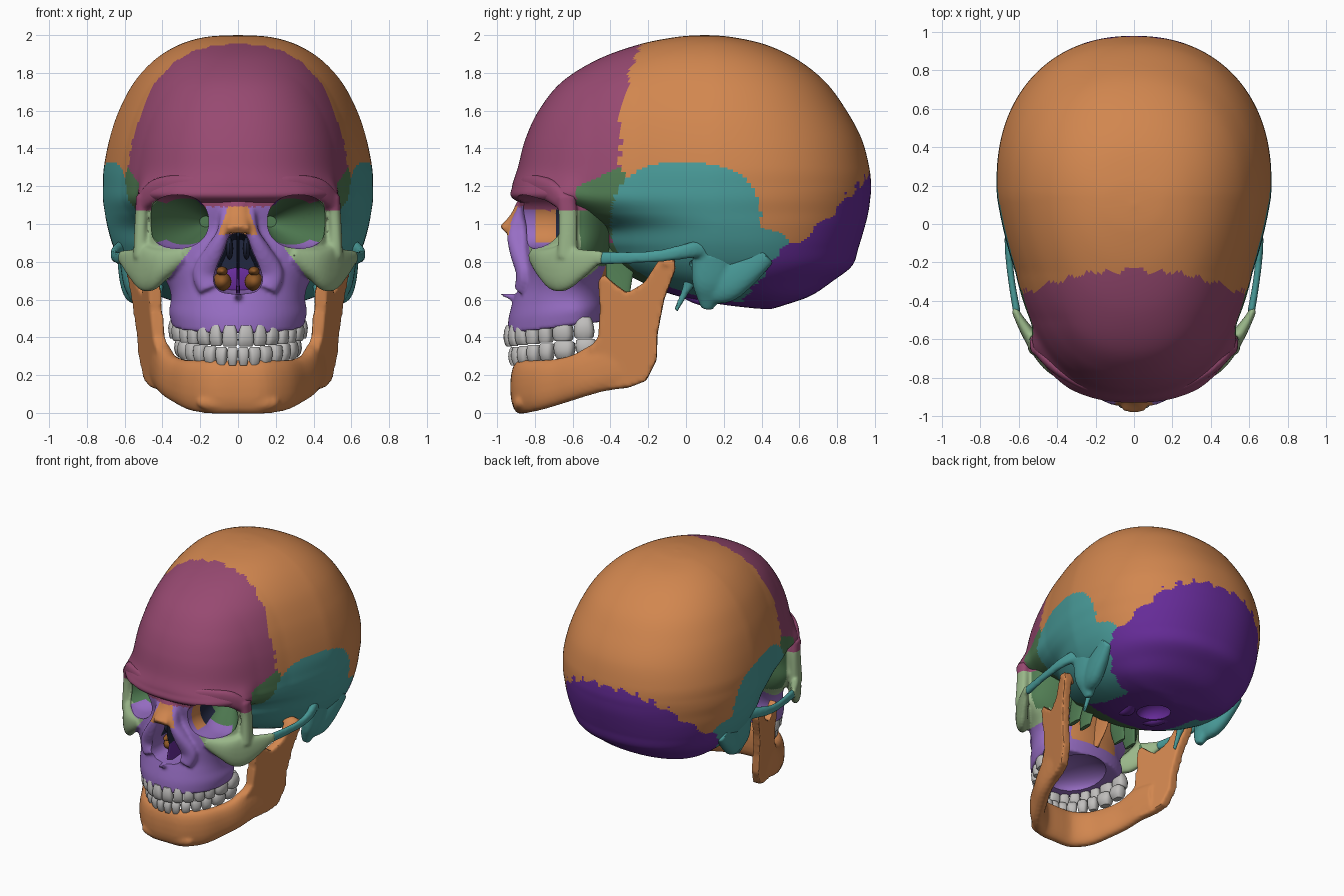
import bpy, bmesh, math
from mathutils import Vector as V, Matrix

if "Cube" in bpy.data.objects:
    bpy.data.objects.remove(bpy.data.objects["Cube"])

COLOURS = {
    "orange bone": (0.64, 0.24, 0.078), "frontal magenta": (0.31, 0.067, 0.165), "temporal teal": (0.067, 0.33, 0.32),
    "sphenoid green": (0.08, 0.20, 0.085), "occipital violet": (0.135, 0.025, 0.32), "maxilla lavender": (0.31, 0.155, 0.55),
    "cheek sage": (0.32, 0.47, 0.25), "tooth grey": (0.52, 0.51, 0.50), "ethmoid navy": (0.015, 0.02, 0.05),
    "concha brown": (0.28, 0.10, 0.02)}
ORANGE, FRONTAL, TEAL, GREEN, VIOLET, MAXILLA, SAGE, GREY, NAVY, BROWN = COLOURS
for n, c in COLOURS.items():
    bpy.data.materials.new(n).diffuse_color = (*c, 1)

# helpers
def spow(v, e):
    return math.copysign(abs(v) ** e, v)
def oval(n, e):
    return [(spow(math.cos(2 * math.pi * i / n), e), spow(math.sin(2 * math.pi * i / n), e)) for i in range(n)]
def spline(rows, n):
    out, last = [], len(rows) - 1
    for i in range(last):
        q = [rows[max(i - 1, 0)], rows[i], rows[i + 1], rows[min(i + 2, last)]]
        for t in [k / n for k in range(n)]:
            out.append([.5 * (2 * b + (c - a) * t + (2 * a - 5 * b + 4 * c - d) * t * t
                              + (3 * b - a - 3 * c + d) * t ** 3) for a, b, c, d in zip(*q)])
    return out + [list(rows[-1])]
def loft(bm, rings):
    vs = [[bm.verts.new(p) for p in r] for r in rings]
    for a, b in zip(vs, vs[1:]):
        for i in range(len(a)):
            bm.faces.new((a[i - 1], a[i], b[i], b[i - 1]))
    bm.faces.new(vs[0])
    bm.faces.new(vs[-1])
def level(row, n, e=.91, tilt=0):
    """Horizontal egg-shaped ring from (z, half width, widest y, front y, back y)."""
    z, w, yw, yf, yb = row
    ring = [(w * c, yw + (yb - yw if s > 0 else yw - yf) * s) for c, s in oval(n, e)]
    return [(x, y, z + tilt * (y + .93)) for x, y in ring]
def tube(bm, pts, side):
    """Sweep an oval along (x, y, z, side radius, up radius) points."""
    rows, rings = spline(pts, 5), []
    P = [V((r[0] * side, r[1], r[2])) for r in rows]
    ref = V((0, 1, 0)) if abs((P[-1] - P[0]).normalized().z) > .7 else V((0, 0, 1))
    for i, r in enumerate(rows):
        t = (P[min(i + 1, len(P) - 1)] - P[max(i - 1, 0)]).normalized()
        u = t.cross(ref).normalized()
        rings.append([P[i] + u * r[3] * c + u.cross(t) * r[4] * s for c, s in oval(20, .85)])
    loft(bm, rings)
def make(name, rule, tubes=(), blobs=(), lofts=(), voxel=0, cutter=None):
    """Build mirrored pieces, fuse them into one smooth bone, carve it and colour it."""
    bm = bmesh.new()
    for pts in tubes:
        for sd in (1, -1) if any(p[0] for p in pts) else (1,):
            tube(bm, pts, sd)
    for x, y, z, *r in blobs:
        for sx in {x, -x}:
            mat = Matrix.LocRotScale(V((sx, y, z)), None, V(r))
            bmesh.ops.create_uvsphere(bm, u_segments=28, v_segments=16, radius=1, matrix=mat)
    for rings in lofts:
        loft(bm, rings)
    bmesh.ops.recalc_face_normals(bm, faces=bm.faces[:])
    me = bpy.data.meshes.new(name)
    bm.to_mesh(me)
    ob = bpy.data.objects.new(name, me)
    bpy.context.scene.collection.objects.link(ob)
    if voxel:
        m = ob.modifiers.new("fuse", "REMESH")
        m.mode, m.voxel_size = "VOXEL", voxel
        m = ob.modifiers.new("soften", "SMOOTH")
        m.factor, m.iterations = .5, 5
    if cutter:
        m = ob.modifiers.new("carve", "BOOLEAN")
        m.operation, m.solver, m.object = "DIFFERENCE", "EXACT", cutter
    me = bpy.data.meshes.new_from_object(ob.evaluated_get(bpy.context.evaluated_depsgraph_get()))
    ob.modifiers.clear()
    ob.data = me
    me.materials.clear()
    hues = [rule if isinstance(rule, str) else rule(abs(p.center.x), p.center.y, p.center.z) for p in me.polygons]
    used = sorted(set(hues))
    for n in used:
        me.materials.append(bpy.data.materials[n])
    me.polygons.foreach_set("material_index", [used.index(h) for h in hues])
    me.polygons.foreach_set("use_smooth", [True] * len(hues))
    me.set_sharp_from_angle(angle=math.radians(42))
    return ob

# colour rules by bone region
def socket(y):
    t = min(1, max(0, (y + .7) / .37))
    return .32 - .15 * t, 1 - .8 * t ** 1.3
def orbit_bone(x, y, z):
    cx, s = socket(y)
    u, v = (x - cx) / (.165 * s), (z - 1.013) / (.142 * s)
    if y > -.32 or abs(u) ** 2.2 + abs(v) ** 2.2 > 1.04:
        return None
    if u < -.5 and y < -.52 and v > -.8:
        if z > 1.07 and y < -.66:
            return FRONTAL
        return MAXILLA if y < -.81 else ORANGE if y < -.7 else VIOLET if y > -.64 and z > 1.03 else NAVY
    if abs(v) > .8 and y < -.6:
        return FRONTAL if v > 0 else MAXILLA
    return SAGE if u > .6 and y < -.68 else GREEN
def cranium_bone(x, y, z):
    jag = .012 * math.sin(60 * x) + .009 * math.sin(97 * z + 45 * x)
    o = orbit_bone(x, y, z)
    if o:
        return o
    if z >= .98 and abs(y / .40) ** 2.8 + ((z - .98) / .345) ** 2.6 < 1 + jag:
        return TEAL
    if z < .98 and x > .3 and -.39 < y < min(.56 - .8 * (.92 - z), .4 + 2.4 * (.985 - z)) + jag:
        return TEAL
    if -.585 < y < -.33 and x > .3 and z < 1.2 + .45 * (y + .57):
        return GREEN
    if z < .29 + y + 1.6 * jag or z < .9:
        return VIOLET if y > -.15 else GREEN
    return FRONTAL if y < -.22 - .13 * min(1, max(0, 1.97 - z) / .4) ** .6 + .6 * jag else ORANGE
def face_bone(x, y, z):
    o = orbit_bone(x, y, z)
    if o:
        return o
    if x < .132 and .63 < z < .955 and -.84 < y < -.5:
        return NAVY if z > .78 else MAXILLA
    if z > (1.07 if x > .4 else 1.09):
        return FRONTAL
    if x < .052 + .36 * (1.09 - z) and z > .95 - .1 * x and y < -.855 or y > -.48 and x < .2 and .58 < z < .8:
        return ORANGE
    if y > -.56 and z > .78 and x < .53:
        return GREEN
    return SAGE if z > .6 and x > .25 + max(0, (.87 - z) * .75) else MAXILLA

# carving tool: eye sockets, nose opening, palate, ear and base holes
steps = [(-1.1 + i * .0275, *socket(-1.1 + i * .0275)) for i in range(29)]
holes = [[[(sd * (cx + .165 * s * a), y, 1.013 + .142 * s * b) for a, b in oval(44, .91)] for y, cx, s in steps]
         for sd in (1, -1)]
pear = spline([(0, .955), (.045, .94), (.075, .86), (.115, .77), (.13, .7), (.1, .645), (.03, .63)], 3)
pear += [(-x, z) for x, z in reversed(pear[1:])]
holes.append([[(x * k, y, .78 + (z - .78) * k) for x, z in pear]
              for y, k in ((-1.1, 1), (-.9, 1), (-.8, .98), (-.7, .95), (-.58, .8))])
cutter = make("carving_tool", NAVY, lofts=holes, blobs=[
    (.62, .03, .785, .07, .02, .026), (0, -.63, .43, .22, .24, .11), (0, .22, .58, .11, .14, .09)])
cutter.hide_render = True

# cranium, pinched at the temples and flared at the brow corners
rows = [(2.0, .01, .1, .09, .11), (1.99, .17, .12, -.05, .24), (1.95, .31, .12, -.25, .42),
        (1.87, .44, .14, -.47, .59), (1.75, .55, .16, -.66, .74), (1.6, .63, .18, -.78, .85),
        (1.45, .68, .2, -.85, .93), (1.3, .71, .22, -.89, .97), (1.2, .715, .22, -.92, .98),
        (1.13, .715, .22, -.91, .975), (1.06, .705, .22, -.72, .965), (.98, .69, .24, -.5, .945),
        (.88, .66, .26, -.45, .915), (.78, .61, .28, -.38, .88), (.70, .54, .3, -.25, .78),
        (.62, .42, .38, -.05, .66), (.57, .25, .42, .2, .52), (.55, .02, .43, .41, .45)]
def flare(x, y, z):
    g = .035 * math.exp(-((z - 1.16) / .07) ** 2) * min(1, max(0, (-.53 - y) / .1)) * min(1, abs(x) / .3)
    pinch = 1 - .075 * max(0, min(1, (.15 - y) / .4, (y + .85) / .35))
    return x * pinch + math.copysign(g, x), y - g * .3, z
make("cranium", cranium_bone, lofts=[[[flare(*p) for p in level(r, 230)] for r in spline(rows, 10)]], cutter=cutter)

# face: upper jaw, cheek bones, brow rim and nasal bones
rows = [(.42, .35, -.6, -.945, -.43), (.5, .365, -.6, -.94, -.42), (.58, .355, -.62, -.92, -.42),
        (.65, .365, -.62, -.9, -.42), (.72, .4, -.6, -.89, -.42), (.8, .46, -.58, -.88, -.4),
        (.88, .49, -.58, -.87, -.38), (.98, .48, -.58, -.86, -.36), (1.08, .48, -.58, -.88, -.36),
        (1.18, .46, -.58, -.89, -.36)]
block = [level(r, 64, 1, .13 * min(1, max(0, (.75 - r[0]) / .3))) for r in spline(rows, 4)]
make("face_bones", face_bone, lofts=[block], voxel=.011, cutter=cutter, tubes=[
    [(.28, -.8, .835, .04, .04), (.4, -.745, .79, .05, .085), (.48, -.67, .765, .045, .125),
     (.55, -.57, .79, .035, .085), (.605, -.48, .82, .022, .042), (.62, -.44, .82, .02, .036)],
    [(.515, -.63, .82, .04, .055), (.515, -.625, .95, .035, .05), (.51, -.625, 1.05, .035, .05),
     (.505, -.635, 1.15, .035, .05)],
    [(0, -.855, 1.18, .03, .06), (.2, -.852, 1.2, .032, .06), (.34, -.792, 1.2, .032, .06),
     (.44, -.715, 1.175, .034, .06), (.505, -.635, 1.11, .036, .05)],
    [(.06, -.85, 1.08, .035, .04), (.075, -.885, .96, .035, .06), (.12, -.88, .86, .05, .055),
     (.175, -.85, .74, .065, .05), (.15, -.87, .65, .055, .04)],
    [(0, -.86, 1.1, .055, .04), (0, -.9, 1.03, .06, .035), (0, -.965, .965, .065, .03)],
    [(0, -.88, .615, .04, .025), (0, -.93, .618, .02, .018), (0, -.985, .635, .01, .01)]])
bpy.data.objects.remove(cutter)

# cheek arches, mastoids and styloids
make("temporal_processes", TEAL, voxel=.011, tubes=[
    [(.61, -.46, .82, .02, .036), (.637, -.3, .822, .018, .032), (.652, -.15, .83, .02, .032),
     (.645, -.03, .85, .026, .038), (.61, .08, .87, .03, .045), (.57, .16, .87, .03, .04)],
    [(.6, .42, .85, .04, .07), (.575, .3, .76, .055, .1), (.55, .2, .69, .06, .11), (.53, .12, .65, .045, .08)],
    [(.57, .15, .84, .06, .12), (.555, .13, .7, .055, .1), (.53, .12, .62, .045, .07), (.515, .11, .55, .025, .03)],
    [(.42, .04, .74, .04, .05), (.42, .0, .65, .022, .022), (.42, -.055, .54, .013, .013)]])

# skull base
make("occipital_condyles", VIOLET, tubes=[
    [(.1, -.02, .68, .05, .06), (.12, .08, .62, .045, .05), (.16, .18, .62, .04, .04)]])
make("pterygoid_plates", GREEN, tubes=[
    [(x, -.32, .9, .018, .08), (x + .01, -.35, .76, .016, .075), (x + .03, -.35, .64, .014, .055)] for x in (.13, .23)])
make("vomer", ORANGE, tubes=[[(0, -.34, .82, .012, .09), (0, -.38, .7, .012, .08), (0, -.44, .58, .02, .04)]])

# inside of the nose
make("nasal_septum", NAVY, blobs=[(.045, -.74, .87, .02, .11, .06)], tubes=[
    [(0, -.8, .97, .008, .09), (0, -.76, .88, .008, .13), (0, -.72, .77, .008, .13)]])
make("nasal_conchae", BROWN, blobs=[(.085, -.68, .695, .05, .1, .05), (.085, -.7, .75, .03, .1, .025)])
make("lower_septum", VIOLET, blobs=[(0, -.62, .7, .1, .02, .07)], tubes=[
    [(0, -.74, .78, .008, .1), (0, -.77, .7, .008, .1), (0, -.8, .62, .012, .09)]])

# lower jaw
ramus = [(-.52, .33), (-.465, .4), (-.455, .55), (-.465, .7), (-.435, .735), (-.385, .69), (-.31, .635), (-.22, .69),
         (-.15, .8), (-.06, .81), (-.055, .76), (-.115, .6), (-.15, .42), (-.155, .28), (-.21, .17), (-.3, .135),
         (-.45, .125), (-.52, .14)]
plates = [[[(sd * (.44 + .09 * (z - .15) + .28 * (y + .3) + d), y, z) for y, z in ramus] for d in (-.034, .034)]
          for sd in (1, -1)]
body = [(0, -.875, -.005, .28, .055), (.13, -.865, -.005, .28, .055), (.24, -.785, .012, .28, .055),
        (.315, -.66, .05, .29, .055), (.37, -.55, .085, .32, .055), (.405, -.43, .115, .38, .05), (.435, -.31, .13, .38, .04)]
make("lower_jaw", ORANGE, voxel=.012, lofts=plates, tubes=[[(x, y, (a + b) / 2, r, (b - a) / 2) for x, y, a, b, r in body]],
     blobs=[(.525, -.1, .795, .075, .045, .035), (.09, -.88, .055, .13, .04, .05)])

# teeth, spaced along an oval arch
def teeth(name, a, b, z_gum, z_tip, widths):
    crowns, phi = [], 0
    for k, w in enumerate(widths):
        phi += w / 2 / math.hypot(a * math.cos(phi), b * math.sin(phi))
        speed = math.hypot(a * math.cos(phi), b * math.sin(phi))
        tx, ty = a * math.cos(phi) / speed, b * math.sin(phi) / speed
        px, py = a * math.sin(phi), -.48 - b * math.cos(phi)
        depth, edge = (.028, .028, .034, .04, .042, .048, .048)[k], .4 if k < 3 else .75
        rings = []
        for f, kw, kd in ((-.25, .65, .5), (0, .84, .85), (.35, .98, 1), (.6, 1, .95), (.88, .96, .5 + edge / 2), (1, .78, edge)):
            z = z_gum + (z_tip - z_gum) * f + .11 * (py + .94)
            ring = [(c * w * .49 * kw, s * depth * kd) for c, s in oval(16, .7)]
            rings.append([(px + tx * u + ty * v, py + ty * u - tx * v, z) for u, v in ring])
        crowns += [rings, [[(-x, y, z) for x, y, z in r] for r in rings]]
        phi += w / 2 / speed
    make(name, GREY, lofts=crowns)
teeth("upper_teeth", .325, .46, .44, .35, (.085, .07, .078, .075, .078, .112, .112))
teeth("lower_teeth", .293, .435, .268, .345, (.058, .063, .072, .075, .08, .115, .115))

for m in bpy.data.materials:
    if m.users and not m.is_grease_pencil:
        m.use_nodes = True
        m.node_tree.nodes["Principled BSDF"].inputs["Base Color"].default_value = m.diffuse_color
